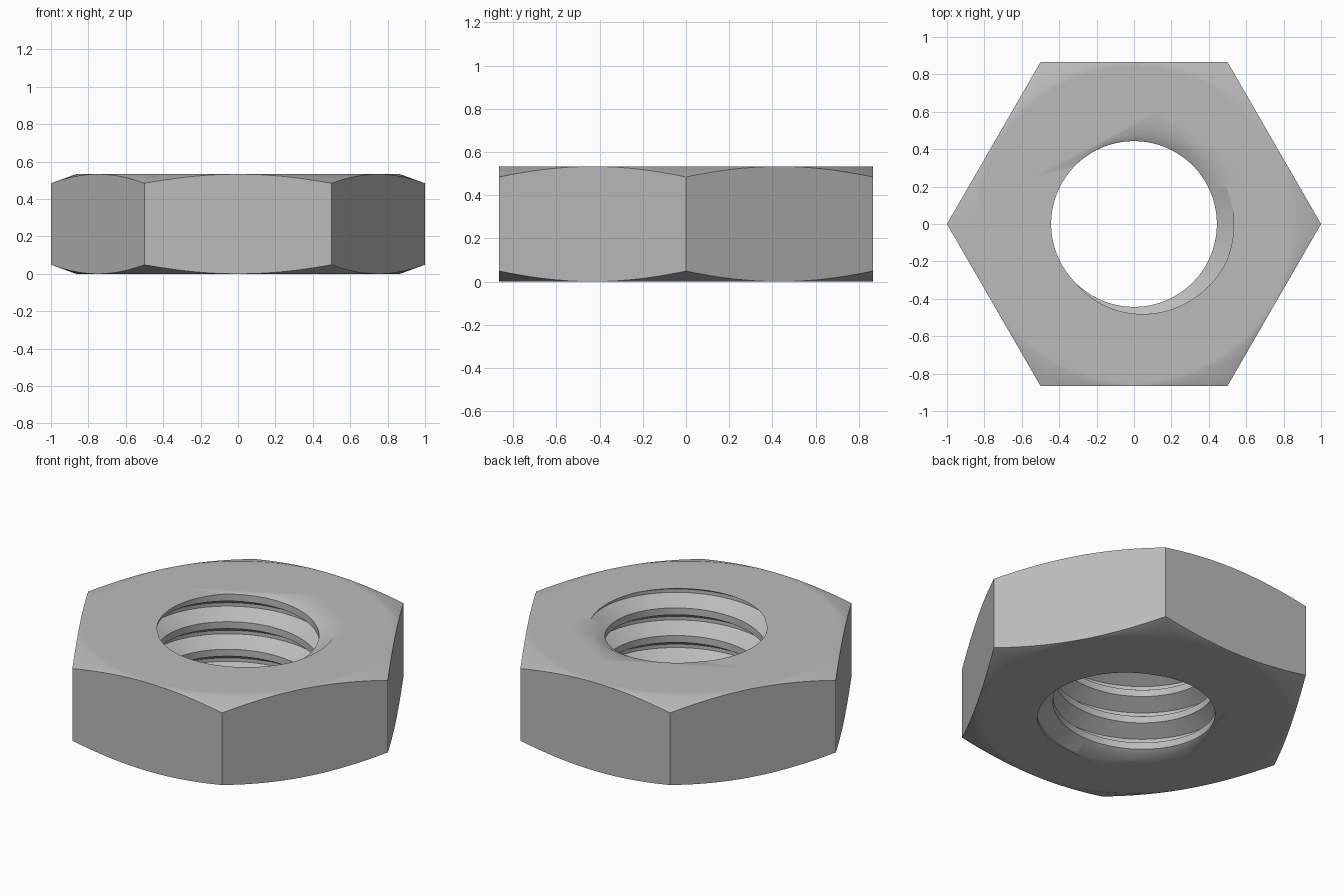
import bpy, bmesh
from math import cos, sin, pi, tan, radians

HEIGHT = 0.533
FLAT = 0.866                 # centre to the middle of a side
SLOPE = tan(radians(20))     # corner chamfer
PITCH, ROOT, CREST = 0.1665, 0.533, 0.443

if "Cube" in bpy.data.objects:
    bpy.data.objects.remove(bpy.data.objects["Cube"])

steel = bpy.data.materials.new("grey steel")
steel.use_nodes = True
GREY = (0.5, 0.5, 0.5, 1)
steel.diffuse_color = GREY
steel.node_tree.nodes["Principled BSDF"].inputs["Base Color"].default_value = GREY


def finish(bm, name):
    bmesh.ops.remove_doubles(bm, verts=bm.verts, dist=1e-4)
    bmesh.ops.recalc_face_normals(bm, faces=bm.faces)
    mesh = bpy.data.meshes.new(name)
    bm.to_mesh(mesh)
    bm.free()
    mesh.materials.append(steel)
    obj = bpy.data.objects.new(name, mesh)
    bpy.context.collection.objects.link(obj)
    return obj


def polar(bm, r, a, z):
    return bm.verts.new((r * cos(a), r * sin(a), z))


def hex_body():
    """Hexagon block whose corners are cut by a cone, top and bottom."""
    bm = bmesh.new()
    n = 144
    angles = [2 * pi * i / n for i in range(n)]
    edge = [FLAT / cos(a % (pi / 3) - pi / 6) for a in angles]
    drop = [(r - FLAT) * SLOPE for r in edge]
    rings = []
    for r in (0.62, 0.84, FLAT):
        rings.append([polar(bm, r, a, HEIGHT) for a in angles])
    rings.append([polar(bm, r, a, HEIGHT - d) for r, a, d in zip(edge, angles, drop)])
    rings.append([polar(bm, r, a, d) for r, a, d in zip(edge, angles, drop)])
    for r in (FLAT, 0.84, 0.62):
        rings.append([polar(bm, r, a, 0) for a in angles])
    for low, high in zip(rings, rings[1:]):
        for i in range(n):
            k = (i + 1) % n
            bm.faces.new((low[i], low[k], high[k], high[i]))
    bm.faces.new(rings[0])
    bm.faces.new(rings[-1])
    return finish(bm, "hex_nut")


def thread_cutter():
    """Closed right-handed screw, longer than the nut at both ends."""
    bm = bmesh.new()
    n = 120
    profile = [(-1 / 16, ROOT), (1 / 16, ROOT), (3 / 8, CREST), (5 / 8, CREST)]
    columns = []
    for i in range(n + 1):
        t = i / n
        columns.append([polar(bm, r, 2 * pi * t, HEIGHT + PITCH * (t + k + off))
                        for k in range(-6, 3) for off, r in profile])
    for a, b in zip(columns, columns[1:]):
        for j in range(len(a) - 1):
            bm.faces.new((a[j], b[j], b[j + 1], a[j + 1]))
    bmesh.ops.remove_doubles(bm, verts=bm.verts, dist=1e-4)
    # Fan caps over the two open ends
    rim = [e for e in bm.edges if e.is_boundary]
    ends = {top: bm.verts.new((0, 0, HEIGHT + 0.5 if top else -0.6)) for top in (True, False)}
    for e in rim:
        a, b = e.verts
        bm.faces.new((a, b, ends[a.co.z > HEIGHT / 2]))
    return finish(bm, "thread_cutter")


nut = hex_body()
cutter = thread_cutter()
cutter.hide_render = True

# Cut the threaded hole
cut = nut.modifiers.new("threaded hole", "BOOLEAN")
cut.operation = "DIFFERENCE"
cut.solver = "EXACT"
cut.object = cutter
bpy.ops.object.select_all(action="DESELECT")
bpy.context.view_layer.objects.active = nut
nut.select_set(True)
bpy.ops.object.modifier_apply(modifier=cut.name)
bpy.data.objects.remove(cutter)
bpy.ops.object.shade_smooth_by_angle(angle=radians(35))
